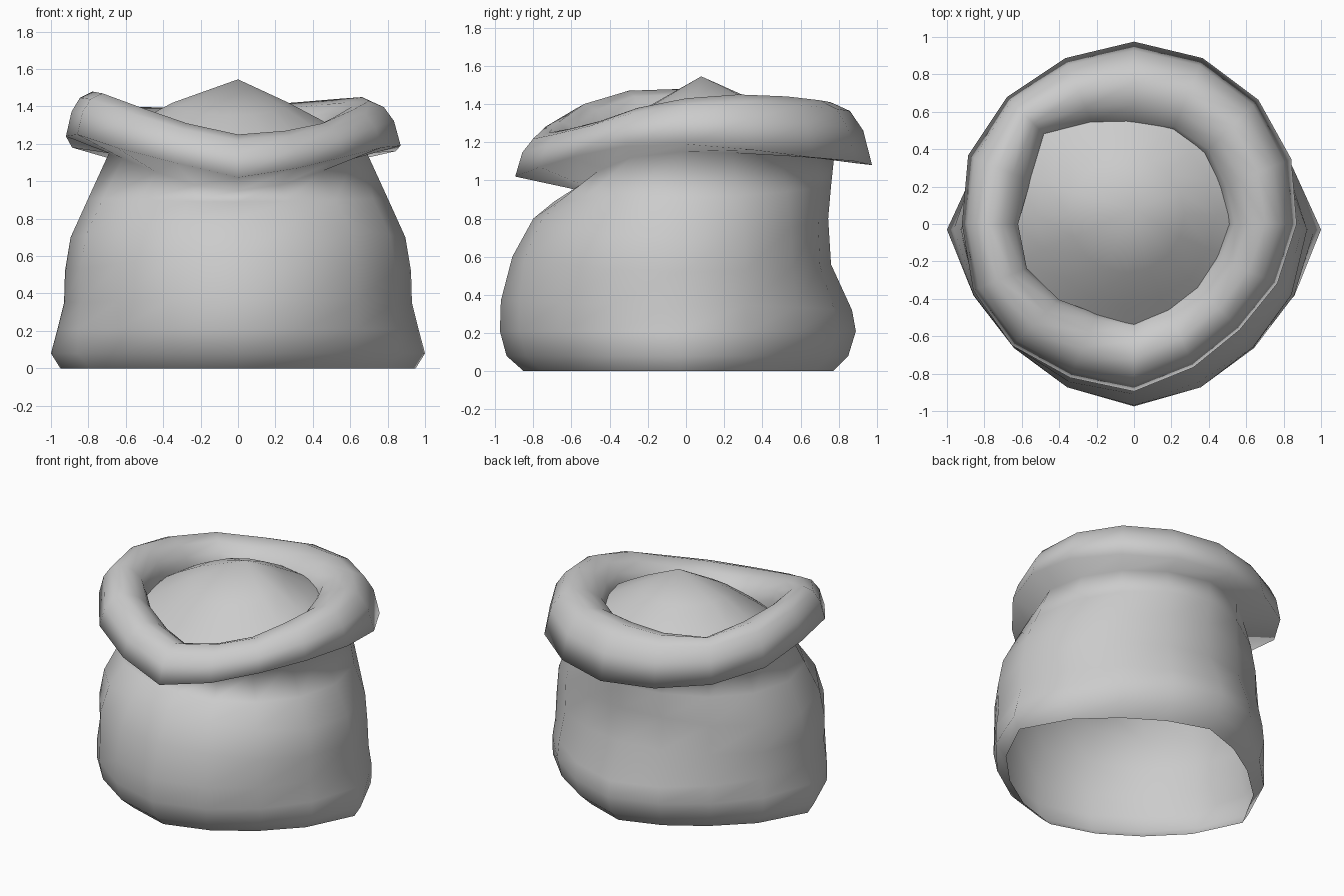
import bpy, bmesh
from math import sin, cos, pi

if "Cube" in bpy.data.objects:
    bpy.data.objects.remove(bpy.data.objects["Cube"])

N = 16
ANG = [2 * pi * i / N for i in range(N)]   # 0 = +x, quarter turn = back


def loft(name, rings, apex=None):
    """Skin a stack of equal-length rings, optionally closing the top to a tip."""
    bm = bmesh.new()
    rows = [[bm.verts.new(p) for p in ring] for ring in rings]
    for a, b in zip(rows, rows[1:]):
        for i in range(N):
            j = (i + 1) % N
            bm.faces.new((a[i], a[j], b[j], b[i]))
    if apex:
        tip = bm.verts.new(apex)
        for i in range(N):
            bm.faces.new((rows[-1][i], rows[-1][(i + 1) % N], tip))
    for f in bm.faces:
        f.smooth = True
    mesh = bpy.data.meshes.new(name)
    bm.to_mesh(mesh)
    bm.free()
    ob = bpy.data.objects.new(name, mesh)
    bpy.context.collection.objects.link(ob)
    return ob


def body_ring(half_x, front, back, z_front, z_side, z_back, n):
    """Rounded outline with separate front and back depths and a tilt."""
    pts = []
    for t in ANG:
        c, s = cos(t), sin(t)
        depth = back if s > 0 else front
        z_end = z_back if s > 0 else z_front
        r = (abs(c / half_x) ** n + abs(s / depth) ** n) ** (-1 / n)
        pts.append((r * c, r * s - 0.03 * abs(c), z_side + (z_end - z_side) * s * s))
    return pts


# Open-bottomed sack body: half width, front and back depth, heights, squareness
body = [body_ring(*p) for p in (
    (0.95, 0.85, 0.77, 0.00, 0.00, 0.00, 1.5),
    (1.00, 0.94, 0.85, 0.08, 0.08, 0.08, 1.58),
    (0.965, 0.975, 0.89, 0.21, 0.21, 0.21, 1.68),
    (0.93, 0.97, 0.87, 0.37, 0.35, 0.32, 1.75),
    (0.925, 0.91, 0.76, 0.60, 0.52, 0.56, 1.9),
    (0.895, 0.80, 0.745, 0.80, 0.70, 0.80, 2.0),
    (0.80, 0.69, 0.76, 0.89, 0.91, 0.97, 2.0),
    (0.69, 0.57, 0.775, 0.95, 1.15, 1.11, 2.0))]

# Rolled rim, per angle: outer radius, hole radius, lower edge height, top height
outer = [.87, .91, .94, .96, .975, .96, .96, .96, .92, .93, .92, .89, .895, .83, .80, .83]
hole = [.51, .50, .53, .53, .51, .56, .68, .60, .62, .62, .57, .52, .52, .47, .46, .47]
low = [1.19, 1.16, 1.12, 1.10, 1.08, 1.09, 1.12, 1.18,
       1.24, 1.25, 1.18, 1.10, 1.02, 1.07, 1.13, 1.18]
top = [1.43, 1.45, 1.44, 1.42, 1.41, 1.39, 1.40, 1.44,
       1.48, 1.47, 1.40, 1.31, 1.25, 1.27, 1.31, 1.38]


def rim_ring(inset, rise, drop=0):
    """inset: 0 outer edge to 1 hole edge; rise: 0 lower edge to 1 top."""
    pts = []
    for t, R, r, a, b in zip(ANG, outer, hole, low, top):
        d = R + (r - R) * inset
        pts.append((d * cos(t), d * sin(t), a + (b - a) * rise - drop))
    return pts


rim = [rim_ring(*p) for p in (
    (0, 0), (.10, .55), (.25, .86), (.47, 1.0),
    (.72, 1.0, .03), (.92, 1.0, .09), (1.0, 1.0, .16), (1.0, 1.0, .22))]
loft("sack", body + rim)


# Heaped contents, a shallow mound sloping lower at the front
def heap_ring(r, z):
    return [(r * cos(t) - .04, 0.05 + r * sin(t), z - 0.22 * r * max(0, -sin(t))) for t in ANG]


loft("contents", [heap_ring(.66, 1.22), heap_ring(.48, 1.33), heap_ring(.31, 1.42)],
     apex=(0, 0.08, 1.545))
